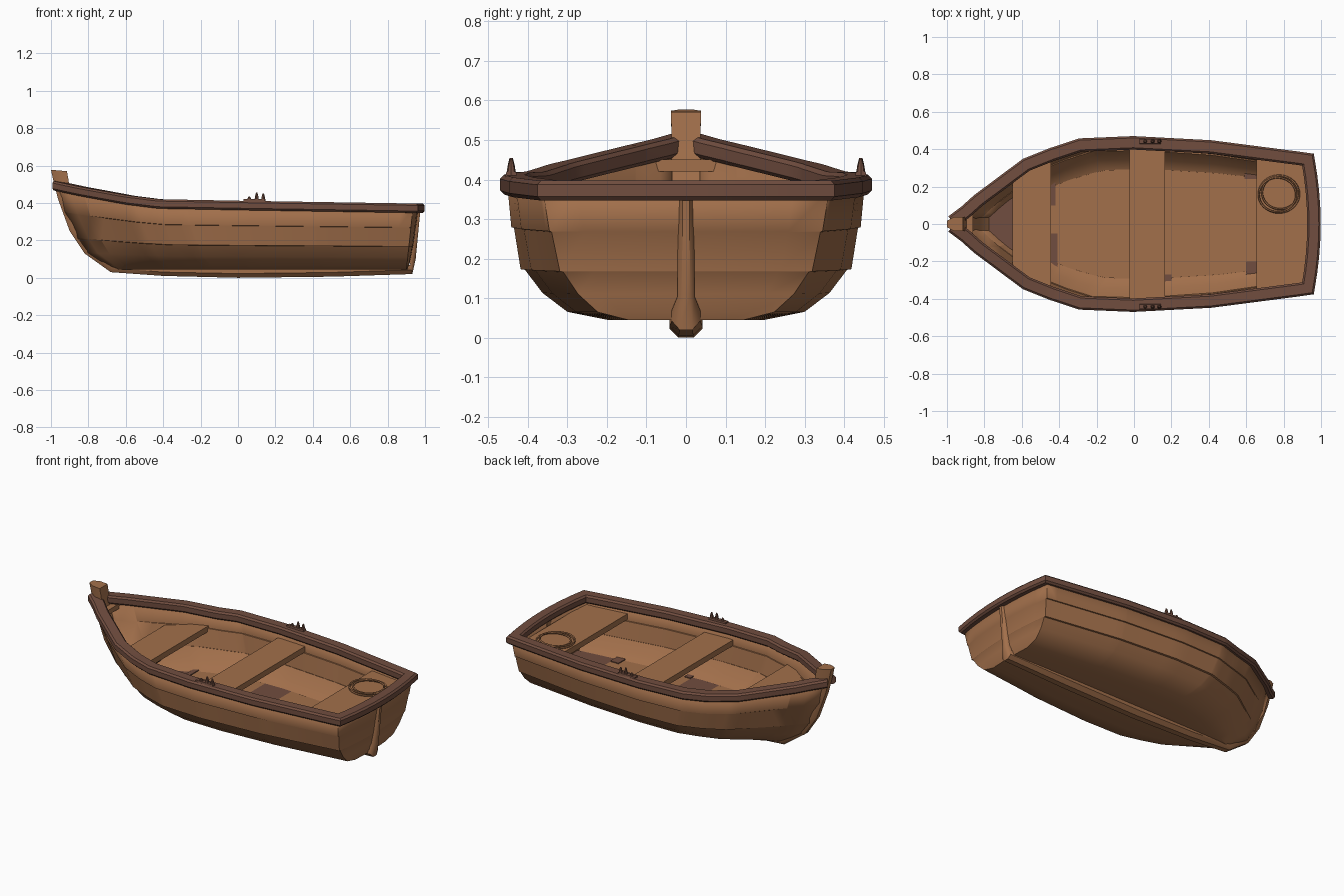
import bpy, bmesh, math
from mathutils import Vector

if "Cube" in bpy.data.objects:
    bpy.data.objects.remove(bpy.data.objects["Cube"])


def material(name, rgb):
    m = bpy.data.materials.new(name)
    m.diffuse_color = (*rgb, 1)
    m.use_nodes = True
    m.node_tree.nodes["Principled BSDF"].inputs["Base Color"].default_value = m.diffuse_color
    return m


LIGHT = material("light wood", (0.36, 0.16, 0.07))
DARK = material("dark wood", (0.165, 0.075, 0.05))


def make(name, verts, faces, mat, smooth=35):
    me = bpy.data.meshes.new(name)
    me.from_pydata([tuple(v) for v in verts], [], faces)
    bm = bmesh.new()
    bm.from_mesh(me)
    bmesh.ops.remove_doubles(bm, verts=bm.verts, dist=0.0005)
    bmesh.ops.recalc_face_normals(bm, faces=bm.faces)
    bm.to_mesh(me)
    bm.free()
    me.materials.append(mat)
    ob = bpy.data.objects.new(name, me)
    bpy.context.collection.objects.link(ob)
    bpy.ops.object.select_all(action='DESELECT')
    bpy.context.view_layer.objects.active = ob
    ob.select_set(True)
    bpy.ops.object.shade_smooth_by_angle(angle=math.radians(smooth))
    return ob


def skin(name, rings, mat, closed=False, smooth=35):
    """Join equal-sized rings of points into a tube, capped unless closed."""
    n, m = len(rings[0]), len(rings)
    verts = [v for r in rings for v in r]
    faces = [(i * n + j, i * n + (j + 1) % n, (i + 1) % m * n + (j + 1) % n, (i + 1) % m * n + j)
             for i in range(m if closed else m - 1) for j in range(n)]
    if not closed:
        faces += [tuple(range(n)), tuple(range((m - 1) * n, m * n))]
    return make(name, verts, faces, mat, smooth)


def interp(table, t):
    if t <= table[0][0]:
        return table[0][1]
    for (a, p), (b, q) in zip(table, table[1:]):
        if t <= b:
            return p + (q - p) * (t - a) / (b - a)
    return table[-1][1]


# Hull lines: stem and stern rake by height, half width and sheer by length
STEM = [(.04, -.68), (.13, -.81), (.25, -.89), (.42, -.955), (.58, -.99)]
STERN = [(.04, .9), (.37, .935)]
WIDTH = [(0, .02), (.07, .145), (.2, .335), (.27, .39), (.35, .44), (.5, .452), (.72, .43), (1, .362)]
SHEER = [(0, .492), (.07, .462), (.2, .415), (.28, .395), (.5, .387), (1, .372)]
SECTION = [(0, 0), (.45, 0), (.68, .06), (.82, .2), (.915, .37), (.94, .375),
           (.97, .68), (.985, .685), (1, 1)]
BOTTOM = .045


def half_width(u, h):
    f = interp([(b, a) for a, b in SECTION[1:]], h)
    return interp(WIDTH, u) * f * (1 - .1 * u * u * (1 - h))


def hull_point(u, f, h):
    z = BOTTOM + h * (interp(SHEER, u) - BOTTOM)
    x0, x1 = interp(STEM, z), interp(STERN, z)
    y = interp(WIDTH, u) * f * (1 - .1 * u * u * (1 - h))
    return Vector((x0 + u * (x1 - x0), y, z))


def half(x, z):
    x0, x1 = interp(STEM, z), interp(STERN, z)
    u = (x - x0) / (x1 - x0)
    if u <= 0:
        return .012
    u = min(u, 1)
    return half_width(u, (z - BOTTOM) / (interp(SHEER, u) - BOTTOM))


def bulge(y):
    return .03 * (1 - (y / .362) ** 2)


# Hull shell: lapped planks on both sides plus a curved transom
us = sorted({i / 28 for i in range(29)} | {t for t, _ in WIDTH})
verts, faces, k = [], [], len(SECTION)
for side in (1, -1):
    base = len(verts)
    for u in us:
        for f, h in SECTION:
            p = hull_point(u, f, h)
            verts.append((p.x, p.y * side, p.z))
    for i in range(len(us) - 1):
        for j in range(k - 1):
            a = base + i * k + j
            faces.append((a, a + 1, a + k + 1, a + k))
base, cols = len(verts), 9
for f, h in SECTION:
    p = hull_point(1, f, h)
    for c in range(cols):
        y = p.y * (2 * c / (cols - 1) - 1)
        # bulge vanishes on the side edges so the transom meets the planks
        verts.append((p.x + bulge(y) - bulge(p.y), y, p.z))
for j in range(k - 1):
    for c in range(cols - 1):
        a = base + j * cols + c
        faces.append((a, a + 1, a + cols + 1, a + cols))
hull = make("hull", verts, faces, LIGHT, 30)
# bowl-shaped shell: make sure the normals face outward
bottom = min(hull.data.polygons, key=lambda p: p.center.z)
if bottom.normal.z > 0:
    hull.data.flip_normals()
sol = hull.modifiers.new("thickness", 'SOLIDIFY')
sol.thickness, sol.offset = .025, -1

# Gunwale rail, swept round both sides and across the stern
side = [Vector((hull_point(u, 1, 1).x, max(interp(WIDTH, u) - .018, .012), interp(SHEER, u)))
        for u in us]
side[-1].x = .93
corner = side[-1]
back = [Vector((.93 + .032 * (1 - (s / 4) ** 2), corner.y * s / 4, corner.z)) for s in range(3, -4, -1)]
path = side + back + [Vector((p.x, -p.y, p.z)) for p in reversed(side)]
W, H, B = .036, .025, .01
prof = [(-W, -H + B), (-W + B, -H), (W - B, -H), (W, -H + B),
        (W, H - B), (W - B, H), (-W + B, H), (-W, H - B)]
rings = []
for i, p in enumerate(path):
    d0 = (p - path[max(i - 1, 0)]).xy
    d1 = (path[min(i + 1, len(path) - 1)] - p).xy
    d0, d1 = (d0 if d0.length else d1).normalized(), (d1 if d1.length else d0).normalized()
    t = (d0 + d1).normalized()
    scale = 1 / max(t.dot(d1), .6)
    n = Vector((-t.y, t.x, 0)) * scale
    rings.append([p + n * a + Vector((0, 0, b)) for a, b in prof])
skin("gunwale_rail", rings, DARK)

# Stem post, keel and stern post: one tapered timber (x, z, depth, half width)
spine = [(-1, .577, .085, .038), (-.985, .51, .08, .037), (-.962, .42, .07, .036), (-.9, .25, .06, .034),
         (-.82, .13, .06, .034), (-.68, .03, .05, .036), (-.4, .01, .045, .04), (0, 0, .05, .042),
         (.5, .006, .05, .042), (.932, .02, .05, .036), (.95, .1, .04, .022), (.975, .36, .04, .02)]
rings = []
for i, (x, z, d, w) in enumerate(spine):
    a, b = spine[max(i - 1, 0)], spine[min(i + 1, len(spine) - 1)]
    t = Vector((b[0] - a[0], 0, b[1] - a[1])).normalized()
    n = Vector((-t.z, 0, t.x))
    if i == 0:
        n = Vector((1, 0, -.08))
    p = Vector((x, 0, z))
    rings.append([p + n * (d * e) + Vector((0, w * s, 0)) for s, e in
                  ((-1, 1), (-1, .45), (-.45, 0), (.45, 0), (1, .45), (1, 1))])
skin("stem_and_keel", rings, LIGHT, smooth=40)


# Boards cut to the hull's inner shape
def board(name, x0, x1, top, thick, mat, y0=-1, y1=1):
    n, rings = 10, []
    for i in range(n + 1):
        x = x0 + (x1 - x0) * i / n
        w = max(half(x, top - thick) - .012, .006)
        a, b = max(-w, y0), min(w, y1)
        rings.append([(x, a, top - thick), (x, b, top - thick), (x, b, top), (x, a, top)])
    return skin(name, rings, mat)


board("bow_seat", -.65, -.445, .32, .035, LIGHT)
board("middle_seat", -.025, .165, .33, .035, LIGHT)
board("stern_seat", .655, .925, .33, .035, LIGHT)
board("bow_floor", -.83, -.62, .17, .03, DARK)
spans = [(-.66, -.45, DARK), (-.45, -.02, LIGHT), (-.02, .16, DARK), (.16, .655, LIGHT), (.655, .89, DARK)]
for i, (a, b, m) in enumerate(spans):
    board(f"floor_{i + 1}", a, b, .1, .03, m)
# Dark worn patches beside the seats
for i, (a, b, c, d) in enumerate([(-.45, -.41, -.24, -.05), (.16, .2, -.4, -.27),
                                  (.6, .655, -.3, -.2), (.59, .655, .24, .36), (-.45, -.42, .1, .3)]):
    board(f"floor_patch_{i + 1}", a, b, .105, .006, DARK, c, d)

# Small breasthook behind the stem
board("breasthook", -.93, -.86, .45, .03, LIGHT)


# Oarlocks: base block and tapering horns on each rail
def horn(name, x, y, z, r, h):
    rings = [[(x + r * s * math.cos(a * math.pi / 4), y + r * s * math.sin(a * math.pi / 4), z + h * e)
              for a in range(8)] for s, e in ((1, 0), (.8, .5), (.35, 1))]
    skin(name, rings, DARK)


for tag, s in (("left", -1), ("right", 1)):
    y = s * .442
    rings = [[(x, y - .016, .4), (x, y + .016, .4), (x, y + .012, .42), (x, y - .012, .42)]
             for x in (.03, .145)]
    skin(f"oarlock_base_{tag}", rings, DARK)
    for i, (x, h) in enumerate([(.06, .025), (.1, .045), (.135, .04)]):
        horn(f"oarlock_horn_{tag}_{i + 1}", x, y, .41, .012, h)

# Rope coil on the stern seat
for i, (dx, dy, R, dz) in enumerate([(0, 0, .108, 0), (.006, .008, .096, .006), (-.008, -.004, .1, .01)]):
    rings = []
    for j in range(40):
        t = j * math.tau / 40
        c, s = math.cos(t), math.sin(t)
        rings.append([((.775 + dx) + (R + .005 * math.cos(q)) * c, (.16 + dy) + (R * .92 + .005 * math.cos(q)) * s,
                       .335 + dz + .005 * math.sin(q)) for q in (k * math.tau / 6 for k in range(6))])
    skin(f"rope_coil_{i + 1}", rings, LIGHT, closed=True, smooth=70)
